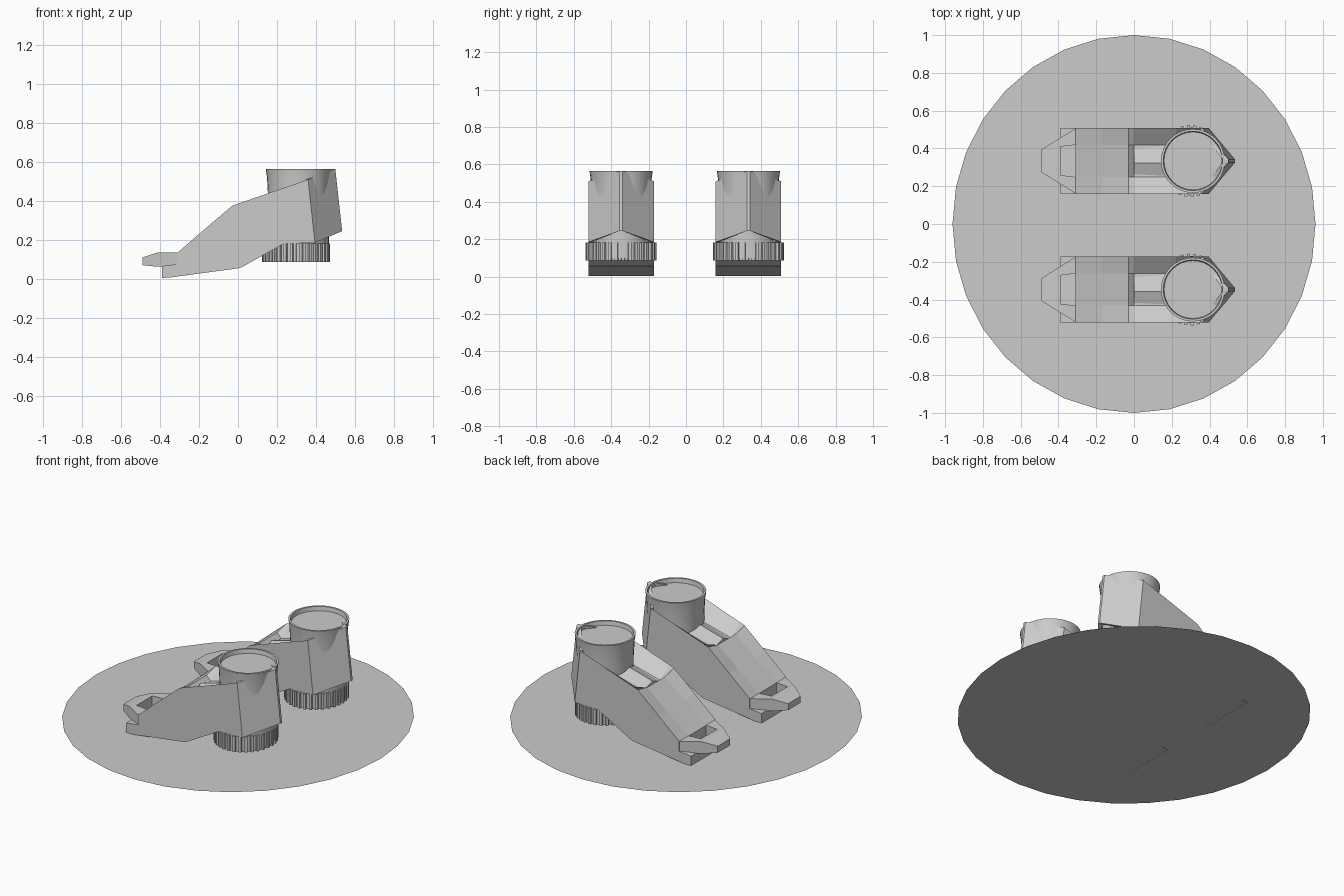
import bpy, bmesh, math
from mathutils import Vector

if "Cube" in bpy.data.objects:
    bpy.data.objects.remove(bpy.data.objects["Cube"])

FEET_Y = {"left": 0.334, "right": -0.347}


def finish(bm, name, smooth=None):
    """Turn a bmesh into one object per foot."""
    bmesh.ops.remove_doubles(bm, verts=bm.verts, dist=1e-5)
    bmesh.ops.recalc_face_normals(bm, faces=bm.faces)
    mesh = bpy.data.meshes.new(name)
    bm.to_mesh(mesh)
    bm.free()
    objs = []
    for side, y in FEET_Y.items():
        ob = bpy.data.objects.new(side + "_" + name, mesh)
        bpy.context.collection.objects.link(ob)
        ob.location.y = y
        objs.append(ob)
    if smooth:
        bpy.ops.object.select_all(action='DESELECT')
        objs[0].select_set(True)
        bpy.context.view_layer.objects.active = objs[0]
        bpy.ops.object.shade_smooth_by_angle(angle=math.radians(smooth))
    return objs


def loft(bm, rings, close_ends=True):
    loops = [[bm.verts.new(p) for p in r] for r in rings]
    for a, b in zip(loops, loops[1:]):
        n = len(a)
        for i in range(n):
            j = (i + 1) % n
            bm.faces.new((a[i], a[j], b[j], b[i]))
    if close_ends:
        bm.faces.new(loops[0])
        bm.faces.new(loops[-1])


# Ground disc, slightly oval, a single flat sheet
bpy.ops.mesh.primitive_circle_add(vertices=32, radius=1, fill_type='NGON', location=(0, 0, 0.008))
disc = bpy.context.object
disc.name = "base_disc"
disc.scale.x = 0.961

# Boot body: x at bottom, x at top, bottom z, side-top z, drop of the centre channel
bm = bmesh.new()
rings = []
for xb, xt, zb, zs, drop in [
    (-0.31, -0.31, 0.03, 0.135, 0.002),
    (-0.17, -0.17, 0.035, 0.256, 0.012),
    (0.00, -0.03, 0.055, 0.375, 0.02),
    (0.02, 0.00, 0.06, 0.386, 0.06),
    (0.235, 0.22, 0.18, 0.462, 0.08),
    (0.395, 0.36, 0.185, 0.51, 0.10),
]:
    w, c = 0.175, 0.085
    rings.append([(xb, -w, zb), (xt, -w, zs), (xt, -c, zs - drop),
                  (xt, c, zs - drop), (xt, w, zs), (xb, w, zb)])
loft(bm, rings)
finish(bm, "boot_body")

# Tongue in the channel between toe plate and cuff, ridged along the middle
bm = bmesh.new()
loft(bm, [[(x, -0.085, z - 0.03), (x, -0.01, z), (x, 0.085, z - 0.03), (x, 0, z - 0.06)]
          for x, z in ((0.0, 0.35), (0.2, 0.405))])
finish(bm, "tongue")

# V-shaped heel shield
bm = bmesh.new()
outer = [(0.36, 0.395, 0.175, 0.51, 0.185), (0.50, 0.535, 0.008, 0.565, 0.245)]
cols = [(a, b, -y, t, u) for a, b, y, t, u in outer] + \
       [(a, b, y, t, u) for a, b, y, t, u in reversed(outer)]
rings = []
for xt, xb, y, zt, zb in cols:
    d = 0.03 if abs(y) < 0.1 else 0.012
    yi = y * 0.93
    rings.append([(xb, y, zb), (xt, y, zt), (xt - d, yi, zt), (xb - d, yi, zb)])
loft(bm, rings)
finish(bm, "heel_shield")

# Ankle cuff: lathed profile with a raised flared rim
bm = bmesh.new()
profile = [(0.155, 0.10), (0.158, 0.43), (0.163, 0.52), (0.169, 0.565), (0.157, 0.565), (0.153, 0.54)]
N = 32
loft(bm, [[(0.312 + r * math.cos(2 * math.pi * i / N), r * math.sin(2 * math.pi * i / N), z)
           for i in range(N)] for r, z in profile])
finish(bm, "ankle_cuff", 30)

# Ribbed heel ring
bm = bmesh.new()
TEETH = 32
rings = []
for z in (0.087, 0.182):
    ring = []
    for t in range(TEETH):
        for f, r in ((0.0, 0.177), (0.08, 0.19), (0.5, 0.19), (0.58, 0.177)):
            a = 2 * math.pi * (t + f) / TEETH
            ring.append((0.298 + 0.92 * r * math.cos(a), r * math.sin(a), z))
    rings.append(ring)
loft(bm, rings)
finish(bm, "heel_ring")

# Sole plate under the front of the boot
bm = bmesh.new()
side = [(-0.39, 0.004), (-0.39, 0.066), (-0.31, 0.075), (0.01, 0.075), (0.01, 0.055), (-0.34, 0.008)]
loft(bm, [[(x, y, z) for x, z in side] for y in (-0.175, 0.175)])
finish(bm, "sole_plate")

# Toe bumper: a U-shaped bar with an opening behind its nose
bm = bmesh.new()
A, B, C = (-0.31, 0.172), (-0.415, 0.107), (-0.49, 0.06)
D, E = (-0.39, 0.075), (-0.31, 0.085)


def flip(p):
    return (p[0], -p[1])


plan = [[A, B, D, E], [flip(p) for p in (E, D, B, A)],
        [B, flip(B), flip(D), D], [B, C, flip(C), flip(B)]]
for poly in plan:
    bm.faces.new([bm.verts.new((x, y, 0.11 if x < -0.45 else 0.135)) for x, y in poly])
bmesh.ops.remove_doubles(bm, verts=bm.verts, dist=1e-5)
bmesh.ops.recalc_face_normals(bm, faces=bm.faces)
top_faces = bm.faces[:]
ext = bmesh.ops.extrude_face_region(bm, geom=top_faces, use_keep_orig=True)
for v in ext["geom"]:
    if isinstance(v, bmesh.types.BMVert):
        v.co.z = 0.07 if v.co.x < -0.45 else 0.062
finish(bm, "toe_bumper")
